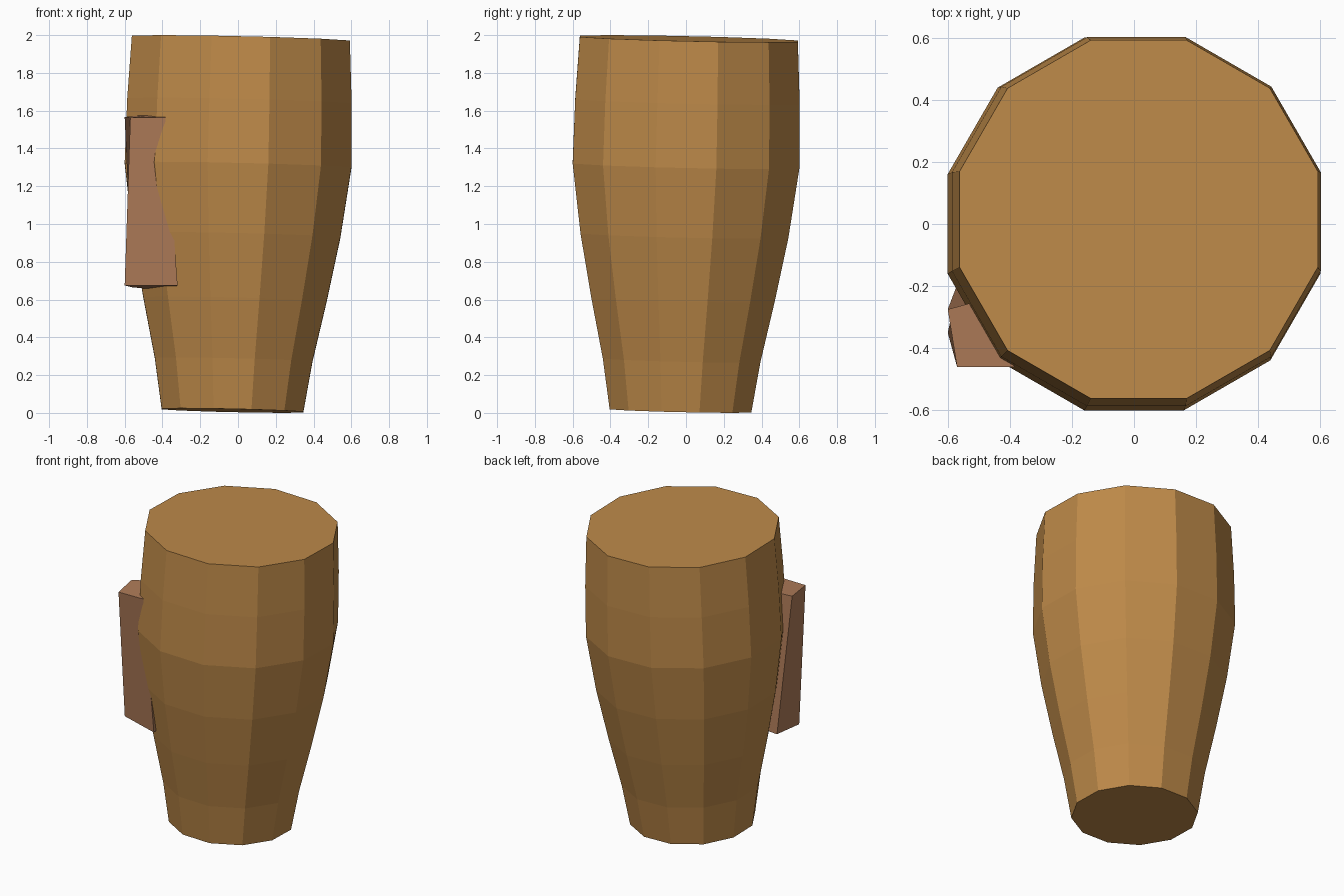
import bpy, bmesh, math
from mathutils import Vector

if "Cube" in bpy.data.objects:
    bpy.data.objects.remove(bpy.data.objects["Cube"])


def material(name, rgb):
    m = bpy.data.materials.new(name)
    m.diffuse_color = (*rgb, 1)
    m.use_nodes = True
    m.node_tree.nodes["Principled BSDF"].inputs["Base Color"].default_value = m.diffuse_color
    return m


def loft(name, rings, mat):
    """Skin a list of equal-length vertex rings and cap both ends."""
    bm = bmesh.new()
    loops = [[bm.verts.new(p) for p in ring] for ring in rings]
    n = len(loops[0])
    for low, high in zip(loops, loops[1:]):
        for i in range(n):
            j = (i + 1) % n
            bm.faces.new((low[i], low[j], high[j], high[i]))
    bm.faces.new(loops[0][::-1])
    bm.faces.new(loops[-1])
    bmesh.ops.recalc_face_normals(bm, faces=bm.faces)
    mesh = bpy.data.meshes.new(name)
    bm.to_mesh(mesh)
    bm.free()
    mesh.materials.append(mat)
    obj = bpy.data.objects.new(name, mesh)
    bpy.context.collection.objects.link(obj)
    return obj


tan_wood = material("tan wood", (0.515, 0.254, 0.067))
red_wood = material("reddish wood", (0.423, 0.198, 0.098))

# Tapered twelve-sided body, leaning slightly: (height, flat-to-centre radius)
SIDES, LEAN = 12, 0.0225
profile = [(0.0125, 0.375), (0.28, 0.417), (0.60, 0.485), (0.94, 0.55),
           (1.31, 0.60), (1.65, 0.594), (1.981, 0.577)]
rings = []
for z, apothem in profile:
    r = apothem / math.cos(math.pi / SIDES)
    shift = LEAN * (z - 1.31)
    ring = []
    for i in range(SIDES):
        a = math.tau * (i + 0.5) / SIDES
        x, y = r * math.cos(a), r * math.sin(a)
        ring.append(Vector((x + shift, y + shift, z - LEAN * (x + y))))
    rings.append(ring)
loft("body", rings, tan_wood)

# Slightly twisted block set into the front left side
bottom = [(-0.60, -0.35, 0.675), (-0.32, -0.44, 0.675),
          (-0.36, -0.22, 0.645), (-0.56, -0.17, 0.665)]
top = [(-0.57, -0.46, 1.563), (-0.385, -0.46, 1.565),
       (-0.40, -0.22, 1.585), (-0.60, -0.275, 1.567)]
loft("side_block", [bottom, top], red_wood)
